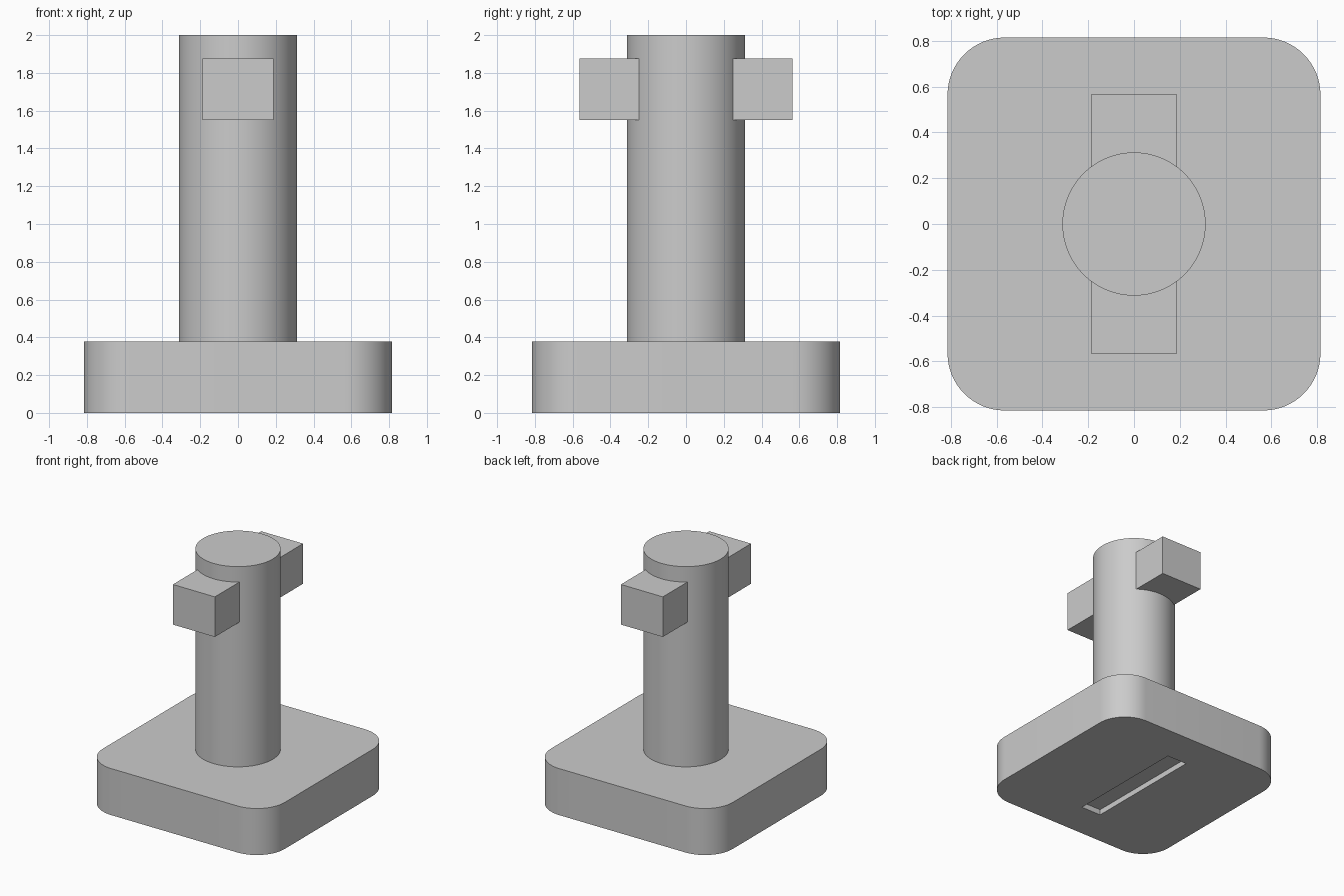
import bpy
import bmesh
from math import cos, sin, pi, radians

default = bpy.data.objects.get("Cube")
if default:
    bpy.data.objects.remove(default, do_unlink=True)

# One plain grey for every part
grey = bpy.data.materials.new("plain_grey")
grey.use_nodes = True
colour = (0.6, 0.6, 0.6, 1.0)
grey.diffuse_color = colour
grey.node_tree.nodes["Principled BSDF"].inputs["Base Color"].default_value = colour


def prism(name, outline, bottom, top):
    """Extrude a flat outline from bottom to top."""
    bm = bmesh.new()
    face = bm.faces.new([bm.verts.new((x, y, bottom)) for x, y in outline])
    extruded = bmesh.ops.extrude_face_region(bm, geom=[face], use_keep_orig=True)
    new_verts = [g for g in extruded["geom"] if isinstance(g, bmesh.types.BMVert)]
    bmesh.ops.translate(bm, verts=new_verts, vec=(0, 0, top - bottom))
    bmesh.ops.recalc_face_normals(bm, faces=bm.faces)
    mesh = bpy.data.meshes.new(name)
    bm.to_mesh(mesh)
    bm.free()
    mesh.materials.append(grey)
    obj = bpy.data.objects.new(name, mesh)
    bpy.context.collection.objects.link(obj)
    return obj


def arc(cx, cy, radius, start, sweep, steps):
    return [(cx + radius * cos(start + sweep * i / steps),
             cy + radius * sin(start + sweep * i / steps)) for i in range(steps + 1)]


def rectangle(x0, x1, y0, y1):
    return [(x0, y0), (x1, y0), (x1, y1), (x0, y1)]


def activate(obj):
    bpy.ops.object.select_all(action="DESELECT")
    obj.select_set(True)
    bpy.context.view_layer.objects.active = obj


def smooth(obj):
    activate(obj)
    bpy.ops.object.shade_smooth_by_angle(angle=radians(30))


# Square base with rounded vertical corners
half, corner = 0.815, 0.25
inner = half - corner
outline = []
for i, (sx, sy) in enumerate([(1, 1), (-1, 1), (-1, -1), (1, -1)]):
    outline += arc(sx * inner, sy * inner, corner, i * pi / 2, pi / 2, 16)
base = prism("base", outline, 0, 0.377)

# Shallow slot cut into the underside
cutter = prism("slot_cutter", rectangle(-0.09, 0.09, -0.51, 0.51), -0.1, 0.045)
cutter.hide_render = True
slot = base.modifiers.new("slot", "BOOLEAN")
slot.operation = "DIFFERENCE"
slot.solver = "EXACT"
slot.object = cutter
activate(base)
bpy.ops.object.modifier_apply(modifier=slot.name)
bpy.data.objects.remove(cutter, do_unlink=True)
smooth(base)

# Round post
post = prism("post", arc(0, 0, 0.313, 0, 2 * pi, 96)[:-1], 0.377, 2.0)
smooth(post)

# Block lugs, front and back
for name, side in (("front_lug", -1), ("back_lug", 1)):
    near, far = sorted((side * 0.24, side * 0.565))
    prism(name, rectangle(-0.188, 0.188, near, far), 1.55, 1.875)
